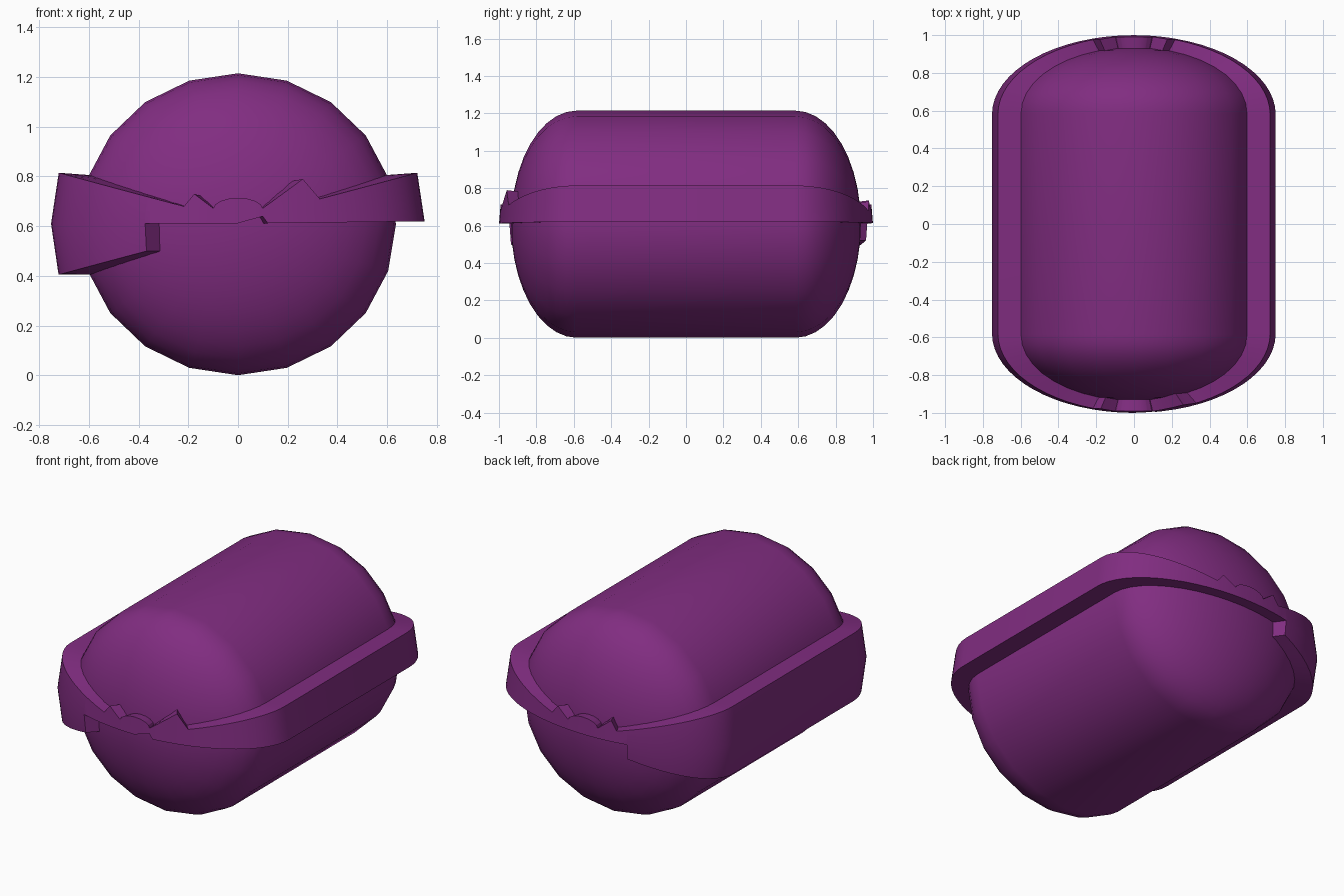
import bpy, bmesh, math

if "Cube" in bpy.data.objects:
    bpy.data.objects.remove(bpy.data.objects["Cube"])

MID = 0.608
purple = bpy.data.materials.new("purple")
purple.diffuse_color = (0.22, 0.026, 0.22, 1)
purple.use_nodes = True
purple.node_tree.nodes["Principled BSDF"].inputs["Base Color"].default_value = purple.diffuse_color


def finish(bm, name, angle):
    bmesh.ops.recalc_face_normals(bm, faces=bm.faces)
    me = bpy.data.meshes.new(name)
    bm.to_mesh(me)
    bm.free()
    ob = bpy.data.objects.new(name, me)
    bpy.context.collection.objects.link(ob)
    me.materials.append(purple)
    bpy.ops.object.select_all(action='DESELECT')
    ob.select_set(True)
    bpy.context.view_layer.objects.active = ob
    bpy.ops.object.shade_smooth_by_angle(angle=math.radians(angle))


def bridge(bm, a, b):
    n = len(a)
    for i in range(n):
        bm.faces.new((a[i], a[(i + 1) % n], b[(i + 1) % n], b[i]))


# Capsule body: 20-sided barrel with rounded ends
bm = bmesh.new()
SIDES, STEPS = 20, 10
stations = [(-0.585 - 0.35 * math.cos(t), math.sin(t))
            for t in (math.pi / 2 * i / STEPS for i in range(1, STEPS + 1))]
stations += [(-y, s) for y, s in reversed(stations)]
rings = [[bm.verts.new((0.635 * s * math.sin(2 * math.pi * k / SIDES), y,
                        MID + 0.607 * s * math.cos(2 * math.pi * k / SIDES)))
          for k in range(SIDES)] for y, s in stations]
for a, b in zip(rings, rings[1:]):
    bridge(bm, a, b)
for ring, y in ((rings[0], -0.935), (rings[-1], 0.935)):
    tip = bm.verts.new((0, y, MID))
    for k in range(SIDES):
        bm.faces.new((ring[k], ring[(k + 1) % SIDES], tip))
finish(bm, "capsule_body", 30)


def lookup(table, x):
    for (x0, z0), (x1, z1) in zip(table, table[1:]):
        if x0 <= x <= x1:
            return z0 + (z1 - z0) * (x - x0) / (x1 - x0)
    return table[-1][1]


# Edge outlines of the rim at each end, as (x, z)
arch = [(0.1 * math.sin(a), 0.672 + 0.042 * math.cos(a))
        for a in (math.pi * i / 8 for i in range(-4, 5))]
front_top = [(-0.75, 0.815), (-0.22, 0.68), (-0.18, 0.73), *arch,
             (0.27, 0.79), (0.335, 0.71), (0.75, 0.815)]
front_bottom = [(-0.75, 0.405), (-0.375, 0.5), (-0.373, 0.612), (0, 0.612),
                (0.1, 0.64), (0.12, 0.612), (0.75, 0.62)]
back_top = [(-0.75, 0.815), (-0.22, 0.68), (-0.185, 0.735), *arch,
            (0.18, 0.73), (0.22, 0.68), (0.75, 0.815)]
back_bottom = [(-0.75, 0.405), (-0.282, 0.522), (-0.28, 0.612), (0.75, 0.62)]


def rim_end(bm, side, top, bottom):
    xs = {round(-0.75 * math.cos(math.pi * i / 32), 4) for i in range(33)}
    xs |= {round(p[0], 4) for p in top + bottom}
    sections = []
    for x in sorted(xs):
        c = max(-1, min(1, x / 0.75))
        s = math.sqrt(1 - c * c)
        zt, zb = lookup(top, x), lookup(bottom, x)
        zm = 0.61 if zb < 0.6 else (zt + zb) / 2

        def outer(z):
            k = 1 - 0.2 * abs(z - MID)
            return bm.verts.new((0.752 * c * k, side * (0.58 + 0.42 * s * k), z))

        def inner(z):
            return bm.verts.new((0.56 * c, side * (0.58 + 0.31 * s), z))

        sections.append([inner(zb), outer(zb), outer(zm), outer(zt), inner(zt - 0.012)])
    return sections


# Closing rim around the middle with interlocking teeth at both ends
bm = bmesh.new()
loop = rim_end(bm, -1, front_top, front_bottom)
loop += reversed(rim_end(bm, 1, back_top, back_bottom))
for i in range(len(loop)):
    bridge(bm, loop[i], loop[(i + 1) % len(loop)])
finish(bm, "rim_band", 25)
